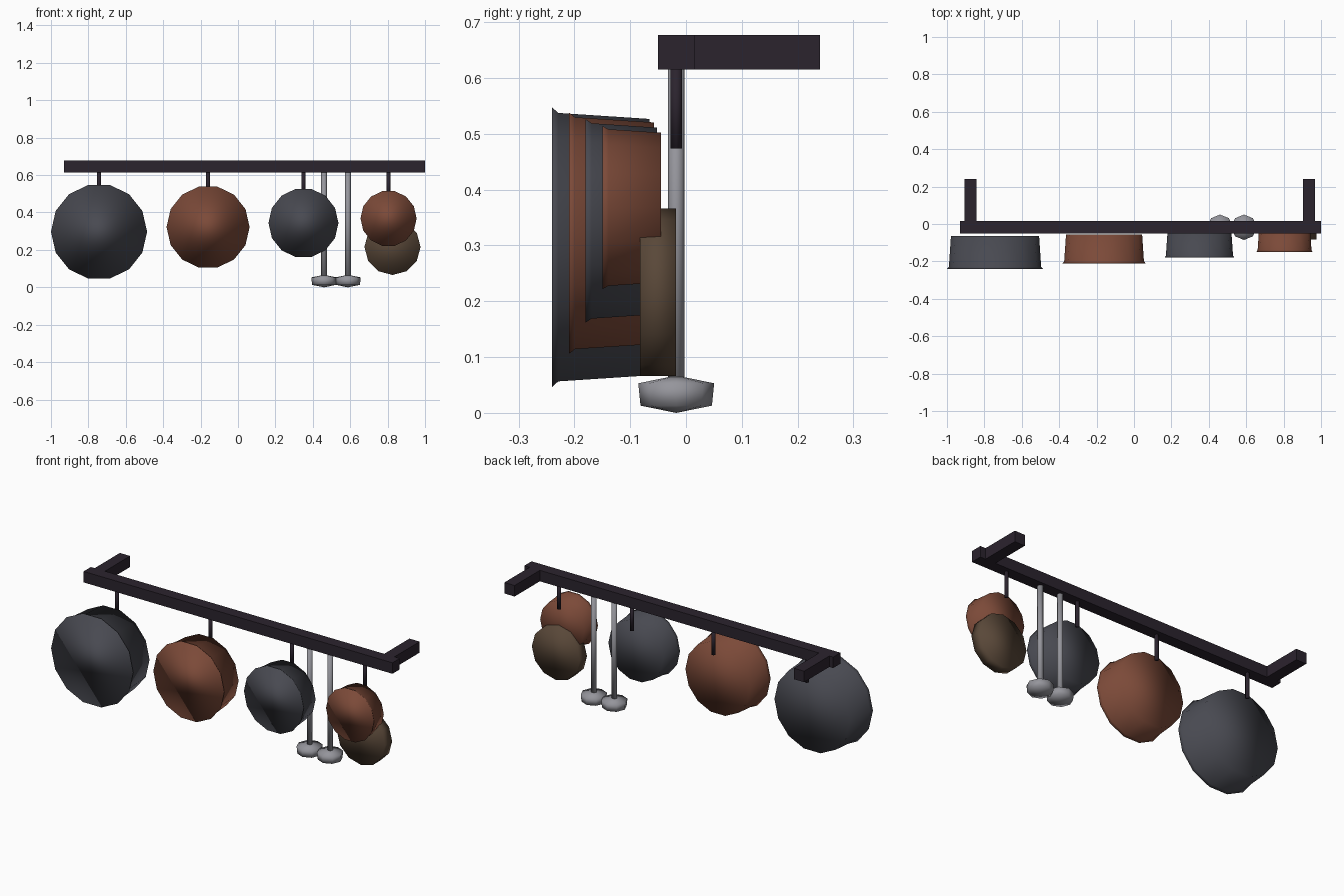
import bpy, bmesh
from math import sin, cos, pi
from mathutils import Vector

if "Cube" in bpy.data.objects:
    bpy.data.objects.remove(bpy.data.objects["Cube"])


def material(name, rgb):
    m = bpy.data.materials.new(name)
    m.diffuse_color = (*rgb, 1)
    m.use_nodes = True
    m.node_tree.nodes["Principled BSDF"].inputs["Base Color"].default_value = m.diffuse_color
    return m


IRON = material("dark_iron", (0.024, 0.017, 0.027))
STEEL = material("steel", (0.30, 0.30, 0.33))
GREY = material("grey_pan", (0.065, 0.067, 0.082))
COPPER = material("copper", (0.20, 0.068, 0.040))
BRONZE = material("bronze", (0.10, 0.064, 0.040))


def finish(name, bm, mat, smooth):
    bmesh.ops.recalc_face_normals(bm, faces=bm.faces)
    for f in bm.faces:
        f.smooth = smooth
    me = bpy.data.meshes.new(name)
    bm.to_mesh(me)
    bm.free()
    me.materials.append(mat)
    ob = bpy.data.objects.new(name, me)
    bpy.context.collection.objects.link(ob)
    return ob


def box(name, lo, hi, mat):
    bm = bmesh.new()
    bmesh.ops.create_cube(bm, size=1)
    for v in bm.verts:
        v.co = Vector([a + (b - a) * (c + 0.5) for a, b, c in zip(lo, hi, v.co)])
    return finish(name, bm, mat, False)


def lathe(name, centre, profile, sides, axis, mat):
    """Turn (radius, position) points round the y or z axis; open ends get caps."""
    bm = bmesh.new()
    rings = []
    for r, t in profile:
        ring = []
        for i in range(sides if r else 1):
            a = 2 * pi * i / sides
            u, v = r * cos(a), r * sin(a)
            co = (u, t, v) if axis == "y" else (u, v, t)
            ring.append(bm.verts.new(Vector(centre) + Vector(co)))
        rings.append(ring)
    for p, q in zip(rings, rings[1:]):
        for i in range(sides):
            j = (i + 1) % sides
            quad = [p[i % len(p)], p[j % len(p)], q[j % len(q)], q[i % len(q)]]
            bm.faces.new(list(dict.fromkeys(quad)))
    for ring in (rings[0], rings[-1]):
        if len(ring) > 1:
            bm.faces.new(ring)
    return finish(name, bm, mat, True)


# Rail and wall brackets
MID = -0.0175
box("rail", (-0.93, -0.05, 0.615), (1.0, 0.015, 0.677), IRON)
for side, x in (("left", -0.874), ("right", 0.935)):
    box(side + "_bracket", (x - 0.032, 0.0, 0.615), (x + 0.032, 0.24, 0.677), IRON)

# Hanging pans with flared rims, each on a hook: x, z, radius, front y, back y
pans = [
    (-0.743, 0.297, 0.257, -0.240, -0.065, GREY),
    (-0.160, 0.322, 0.222, -0.210, -0.057, COPPER),
    (0.350, 0.344, 0.187, -0.180, -0.052, GREY),
    (0.805, 0.368, 0.150, -0.150, -0.045, COPPER),
]
for n, (x, z, r, front, back, mat) in enumerate(pans, 1):
    lathe(f"pan_{n}", (x, 0, z),
          [(r, front), (r * 0.96, front + 0.011), (r * 0.917, back)], 14, "y", mat)
    lathe(f"hook_{n}", (x, MID, 0), [(0.0115, 0.474), (0.0115, 0.62)], 6, "z", IRON)

# Lid behind the smallest pan
lathe("lid", (0.826, 0, 0.216), [(0.15, -0.082), (0.15, -0.018)], 12, "y", BRONZE)

# Ladles
for n, x in enumerate((0.46, 0.588), 1):
    lathe(f"ladle_handle_{n}", (x, MID, 0), [(0.015, 0.05), (0.015, 0.62)], 8, "z", STEEL)
    lathe(f"ladle_head_{n}", (x, MID, 0),
          [(0, 0.0), (0.064, 0.013), (0.068, 0.053), (0, 0.067)], 8, "z", STEEL)
